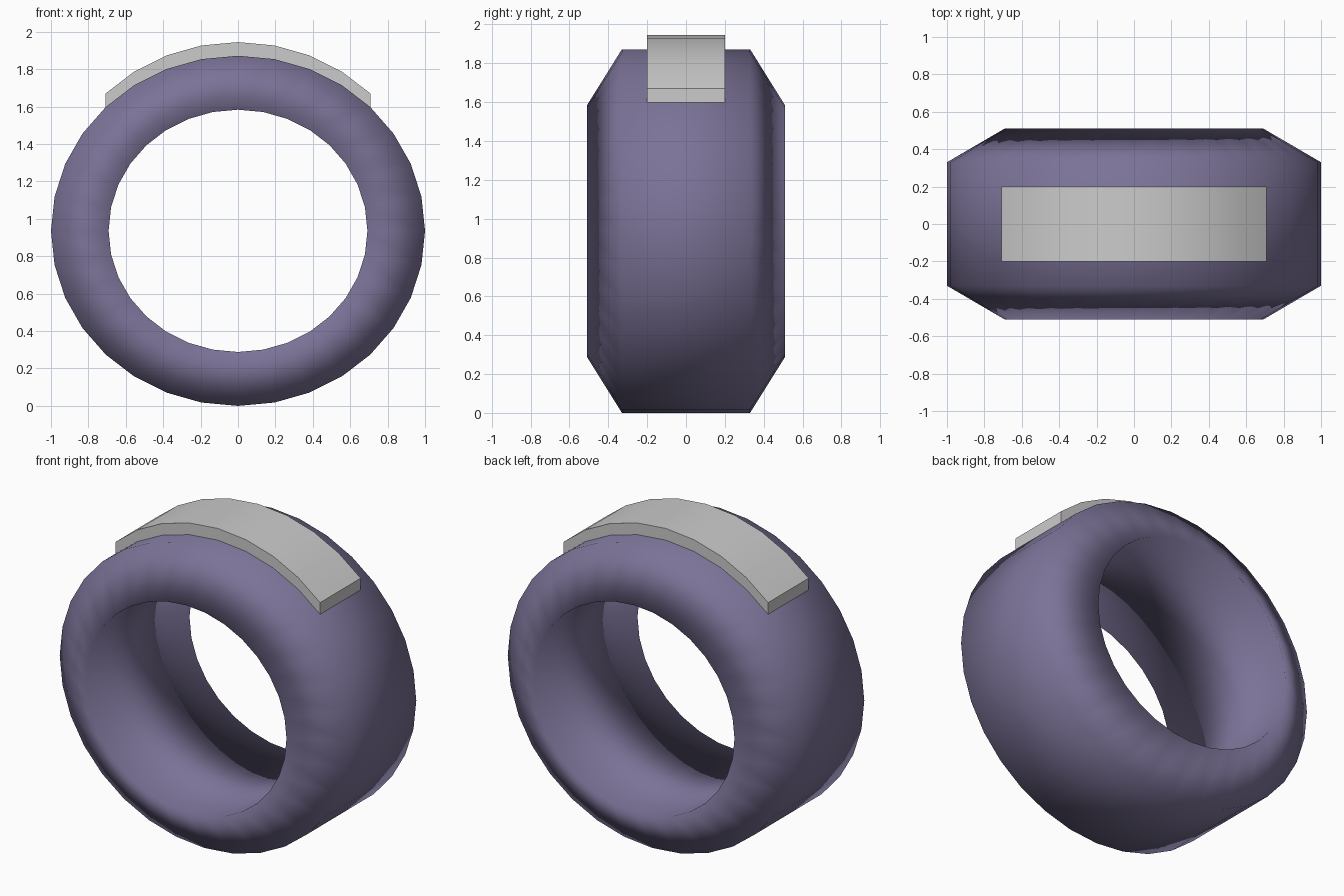
import bpy, bmesh, math

if "Cube" in bpy.data.objects:
    bpy.data.objects.remove(bpy.data.objects["Cube"])

SEG = 32            # sides of the ring
RX, RZ = 1.0, 0.936  # outer radii, also the height of the centre
THICK = 0.073       # plate thickness


def ring_point(i, scale=1.0):
    a = 2 * math.pi * i / SEG
    return scale * RX * math.sin(a), RZ + scale * RZ * math.cos(a)


def finish(bm, name):
    bmesh.ops.recalc_face_normals(bm, faces=bm.faces)
    mesh = bpy.data.meshes.new(name)
    bm.to_mesh(mesh)
    bm.free()
    obj = bpy.data.objects.new(name, mesh)
    bpy.context.collection.objects.link(obj)
    return obj


# Ring band: flat tread, sloped shoulders and a straight bore
profile = [(1.0, -0.33), (1.0, 0.33), (0.692, 0.51), (0.692, -0.51)]
bm = bmesh.new()
loops = []
for i in range(SEG):
    loop = []
    for s, y in profile:
        x, z = ring_point(i, s)
        loop.append(bm.verts.new((x, y, z)))
    loops.append(loop)
for i in range(SEG):
    a, b = loops[i], loops[(i + 1) % SEG]
    for j in range(4):
        k = (j + 1) % 4
        bm.faces.new((a[j], a[k], b[k], b[j]))
ring = finish(bm, "ring_band")
ring.data.shade_smooth()
mat = bpy.data.materials.new("dusky_purple")
mat.diffuse_color = (0.2, 0.17, 0.31, 1)
mat.use_nodes = True
mat.node_tree.nodes["Principled BSDF"].inputs["Base Color"].default_value = mat.diffuse_color
ring.data.materials.append(mat)

# Curved plate on top: the ring's upper facets raised straight up
bm = bmesh.new()
rows = []
for i in range(-4, 5):
    x, z = ring_point(i)
    rows.append([bm.verts.new((x, y, z + h)) for y, h in
                 ((-0.2, 0), (0.2, 0), (0.2, THICK), (-0.2, THICK))])
for a, b in zip(rows, rows[1:]):
    for j in range(4):
        k = (j + 1) % 4
        bm.faces.new((a[j], a[k], b[k], b[j]))
bm.faces.new(rows[0])
bm.faces.new(rows[-1])
plate = finish(bm, "top_plate")
bpy.context.view_layer.objects.active = plate
plate.select_set(True)
bpy.ops.object.shade_smooth_by_angle(angle=math.radians(30))
